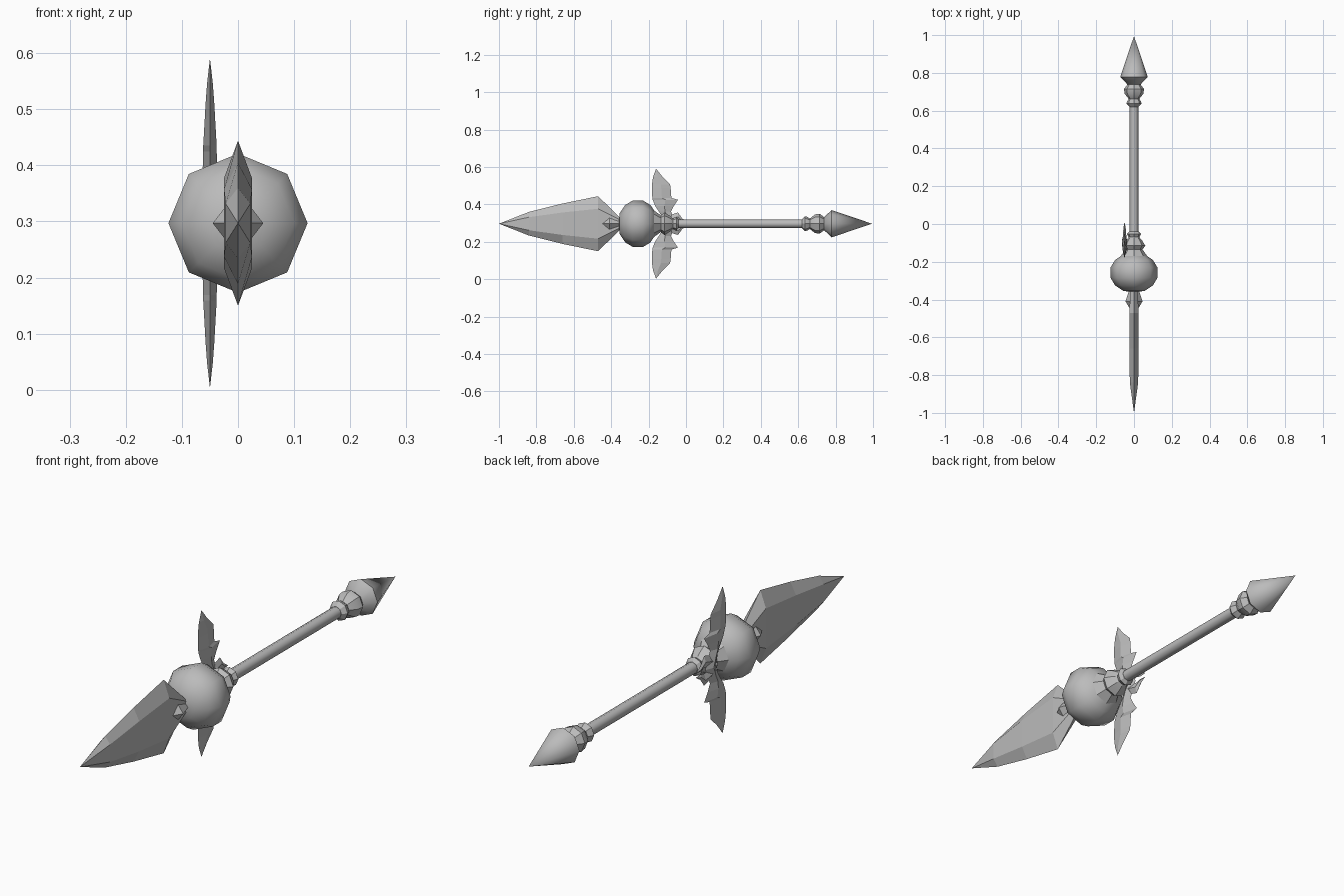
import bpy, bmesh, math
from mathutils import Vector

if "Cube" in bpy.data.objects:
    bpy.data.objects.remove(bpy.data.objects["Cube"])

AXIS_Z = 0.297
WING_X = -0.05

grey = bpy.data.materials.new("plain grey")
grey.use_nodes = True
grey.diffuse_color = (0.5, 0.5, 0.5, 1)
grey.node_tree.nodes["Principled BSDF"].inputs["Base Color"].default_value = (0.5, 0.5, 0.5, 1)


def loft(name, rings, smooth=0):
    """Skin a list of equal-sized rings, cap the ends and weld pointed tips."""
    bm = bmesh.new()
    rows = [[bm.verts.new(p) for p in ring] for ring in rings]
    n = len(rows[0])
    for a, b in zip(rows, rows[1:]):
        for i in range(n):
            j = (i + 1) % n
            bm.faces.new((a[i], a[j], b[j], b[i]))
    bm.faces.new(rows[0])
    bm.faces.new(rows[-1])
    bmesh.ops.remove_doubles(bm, verts=bm.verts, dist=0.0002)
    bmesh.ops.recalc_face_normals(bm, faces=bm.faces)
    mesh = bpy.data.meshes.new(name)
    bm.to_mesh(mesh)
    bm.free()
    mesh.materials.append(grey)
    obj = bpy.data.objects.new(name, mesh)
    bpy.context.collection.objects.link(obj)
    if smooth:
        bpy.ops.object.select_all(action="DESELECT")
        obj.select_set(True)
        bpy.context.view_layer.objects.active = obj
        bpy.ops.object.shade_smooth_by_angle(angle=math.radians(smooth))
    return obj


def turned(name, profile, sides=8, smooth=50, tall=1.0):
    """Part turned around the long axis; profile holds (y, radius)."""
    angles = [math.tau * i / sides for i in range(sides)]
    return loft(name, [[Vector((r * math.cos(a), y, AXIS_Z + tall * r * math.sin(a)))
                        for a in angles] for y, r in profile], smooth)


# Shaft and its turned fittings
turned("shaft", [(-0.16, 0.023), (0.66, 0.023)])
turned("rear_ring", [(0.62, 0.024), (0.637, 0.04), (0.65, 0.036), (0.668, 0.024)], smooth=30)
turned("rear_knob", [(0.662, 0.028), (0.69, 0.05), (0.715, 0.053), (0.745, 0.03)], smooth=30)
turned("rear_spike", [(0.738, 0.034), (0.778, 0.073), (0.995, 0)], smooth=50)
turned("front_collar", [(-0.17, 0.07), (-0.135, 0.045), (-0.115, 0.06), (-0.085, 0.042),
                        (-0.07, 0.028), (-0.052, 0.038), (-0.04, 0.024)], smooth=30)

# Faceted orb
turned("orb", [(-0.36, 0), (-0.355, 0.055), (-0.325, 0.1), (-0.285, 0.124), (-0.23, 0.124),
               (-0.19, 0.1), (-0.16, 0.055), (-0.155, 0)], smooth=60)

# Diamond collar at the blade root
turned("blade_collar", [(-0.465, 0.012), (-0.41, 0.045), (-0.35, 0.026)], sides=4, smooth=0, tall=1.3)


# Blade: flat bevelled cross-sections
def blade_ring(y, high, inner, thick):
    outline = [(0, high), (thick, inner), (thick, -inner), (0, -high), (-thick, -inner), (-thick, inner)]
    return [Vector((x, y, AXIS_Z + z)) for x, z in outline]


loft("blade", [blade_ring(*s) for s in [
    (-1, 0, 0, 0), (-0.84, 0.063, 0.035, 0.022), (-0.66, 0.108, 0.06, 0.025),
    (-0.47, 0.147, 0.08, 0.025), (-0.34, 0.02, 0.015, 0.018)]])

# Side wings: height above the axis, front edge, back edge, half thickness
wing = [(0, -0.12, -0.05, 0.014), (0.04, -0.13, -0.07, 0.014), (0.065, -0.145, -0.08, 0.013),
        (0.095, -0.165, -0.065, 0.013), (0.128, -0.178, -0.043, 0.012), (0.138, -0.18, -0.078, 0.012),
        (0.19, -0.183, -0.082, 0.009), (0.21, -0.182, -0.085, 0.008),
        (0.25, -0.176, -0.125, 0.005), (0.294, -0.16, -0.16, 0)]

# Tail leaves: y, inner height, outer height, half thickness
leaf = [(-0.11, 0.0, 0.03, 0.012), (-0.075, 0.006, 0.05, 0.01), (-0.043, 0.012, 0.06, 0.008),
        (-0.02, 0.006, 0.028, 0.006), (0.01, 0.008, 0.008, 0)]

for side, s in (("upper", 1), ("lower", -1)):
    loft(side + "_wing", [[Vector((WING_X, a, AXIS_Z + s * h)),
                           Vector((WING_X + t, (a + b) / 2, AXIS_Z + s * h)),
                           Vector((WING_X, b, AXIS_Z + s * h)),
                           Vector((WING_X - t, (a + b) / 2, AXIS_Z + s * h))]
                          for h, a, b, t in wing])
    loft(side + "_tail_leaf", [[Vector((WING_X, y, AXIS_Z + s * a)),
                                Vector((WING_X + t, y, AXIS_Z + s * (a + b) / 2)),
                                Vector((WING_X, y, AXIS_Z + s * b)),
                                Vector((WING_X - t, y, AXIS_Z + s * (a + b) / 2))]
                               for y, a, b, t in leaf])
